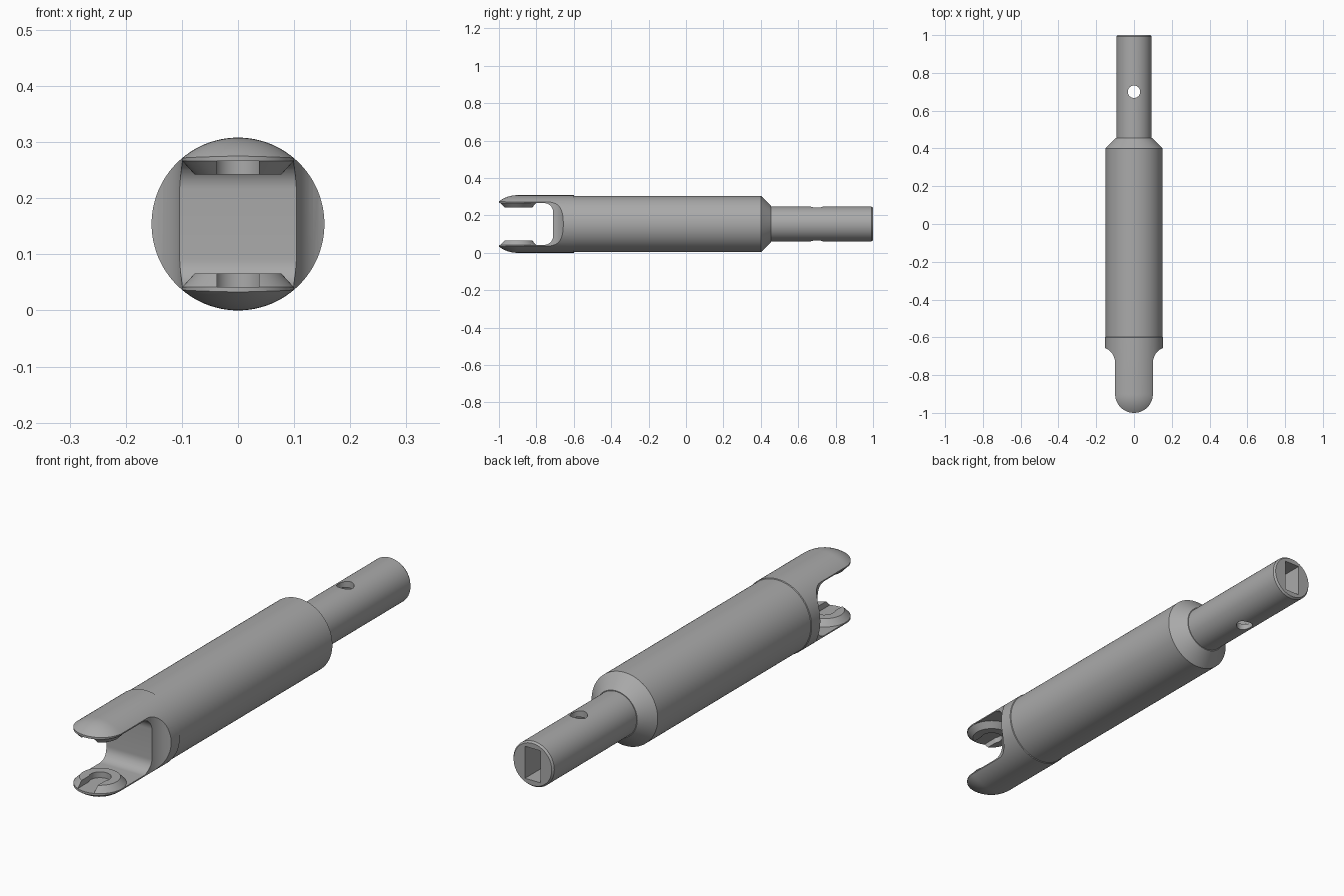
import bpy
import bmesh
from math import sin, cos, pi, radians
from mathutils import Vector

if "Cube" in bpy.data.objects:
    bpy.data.objects.remove(bpy.data.objects["Cube"], do_unlink=True)

AXIS_Z = 0.154       # height of the long axis
FORK_Y = -0.9        # centre of the rounded fork ends
TONGUE = 0.1         # half width of the fork arms

steel = bpy.data.materials.new("steel_grey")
steel.use_nodes = True
steel.diffuse_color = (0.4, 0.4, 0.4, 1)
steel.node_tree.nodes["Principled BSDF"].inputs["Base Color"].default_value = (0.4, 0.4, 0.4, 1)


def finish(name, bm):
    bmesh.ops.recalc_face_normals(bm, faces=bm.faces)
    mesh = bpy.data.meshes.new(name)
    bm.to_mesh(mesh)
    bm.free()
    mesh.materials.append(steel)
    obj = bpy.data.objects.new(name, mesh)
    bpy.context.collection.objects.link(obj)
    return obj


def arc(cx, cy, r, a0, a1, steps=12):
    angles = [radians(a0 + (a1 - a0) * i / steps) for i in range(steps + 1)]
    return [(cx + r * cos(a), cy + r * sin(a)) for a in angles]


def prism(name, outline, to_point, depth):
    """Extrude a flat outline; to_point maps (u, v) to space."""
    bm = bmesh.new()
    face = bm.faces.new([bm.verts.new(to_point(u, v)) for u, v in outline])
    new = bmesh.ops.extrude_face_region(bm, geom=[face])["geom"]
    verts = [g for g in new if isinstance(g, bmesh.types.BMVert)]
    bmesh.ops.translate(bm, verts=verts, vec=Vector(depth))
    return finish(name, bm)


def lathe(name, profile, segments=96):
    """Solid of revolution around the long axis from (y, radius) pairs."""
    bm = bmesh.new()
    rings = []
    for y, r in profile:
        rings.append([bm.verts.new((r * cos(2 * pi * i / segments), y,
                                    AXIS_Z + r * sin(2 * pi * i / segments)))
                      for i in range(segments)])
    for a, b in zip(rings, rings[1:]):
        for i in range(segments):
            j = (i + 1) % segments
            bm.faces.new((a[i], a[j], b[j], b[i]))
    bm.faces.new(rings[0])
    bm.faces.new(rings[-1])
    return finish(name, bm)


def box(name, x, y0, y1, z0, z1):
    return prism(name, [(-x, y0), (x, y0), (x, y1), (-x, y1)],
                 lambda u, v: (u, v, z0), (0, 0, z1 - z0))


def cone(name, y, z0, z1, r0, r1, segments=64):
    bm = bmesh.new()
    bmesh.ops.create_cone(bm, cap_ends=True, segments=segments,
                          radius1=r0, radius2=r1, depth=z1 - z0)
    bmesh.ops.translate(bm, verts=bm.verts, vec=(0, y, (z0 + z1) / 2))
    return finish(name, bm)


def cut(obj, cutters):
    bpy.context.view_layer.objects.active = obj
    for cutter in cutters:
        cutter.hide_render = True
        mod = obj.modifiers.new("cut", "BOOLEAN")
        mod.operation = "DIFFERENCE"
        mod.solver = "EXACT"
        mod.object = cutter
        bpy.ops.object.modifier_apply(modifier=mod.name)
        bpy.data.objects.remove(cutter, do_unlink=True)


def smooth(obj):
    bpy.ops.object.select_all(action="DESELECT")
    obj.select_set(True)
    bpy.context.view_layer.objects.active = obj
    bpy.ops.object.shade_smooth_by_angle(angle=radians(16))


# Turned body: rounded fork tip, barrel, shoulder chamfer and thin shaft
tip = [(FORK_Y - 0.01 * i, 0.154 - 0.033 * (i / 10) ** 2.2) for i in range(11, -1, -1)]
body = lathe("fork_shaft", tip + [(-0.6, 0.154), (-0.598, 0.151), (0.4, 0.151),
                                  (0.455, 0.096), (0.455, 0.093),
                                  (0.992, 0.093), (1.0, 0.087)])

# Waste around the fork arms: round ends and hollow shoulders
half = arc(0, FORK_Y, TONGUE, -90, 0, 16) + arc(0.185, -0.735, 0.085, 180, 90)
half += [(0.3, -0.65), (0.3, -1.2)]
outline = half + [(-x, y) for x, y in reversed(half[1:])]
side_waste = prism("side_waste", outline, lambda u, v: (u, v, -0.2), (0, 0, 0.8))

# Gap between the arms, with rounded inner corners
low, high, back, r = 0.042, 0.266, -0.71, 0.05
gap = [(-1.2, low)] + arc(back - r, low + r, r, -90, 0) \
    + arc(back - r, high - r, r, 0, 90) + [(-1.2, high)]
gap_waste = prism("gap_waste", gap, lambda u, v: (-0.4, u, v), (0.8, 0, 0))

# Cross pin hole and rectangular socket in the shaft end
pin_hole = cone("pin_hole", 0.7, -0.1, 0.5, 0.033, 0.033, 40)
socket = box("socket", 0.035, 0.52, 1.2, AXIS_Z - 0.066, AXIS_Z + 0.066)
cut(body, [side_waste, gap_waste, socket, pin_hole])
smooth(body)

# Bevelled seats inside the arms, each with a hole and an open front slot
for name, z0, z1, r0, r1 in (("lower_seat", 0.0415, 0.066, 0.0995, 0.077),
                             ("upper_seat", 0.242, 0.2665, 0.077, 0.0995)):
    seat = cone(name, FORK_Y, z0, z1, r0, r1)
    cut(seat, [cone("seat_hole", FORK_Y, z0 - 0.1, z1 + 0.1, 0.042, 0.042),
               box("seat_slot", 0.037, -1.2, FORK_Y, z0 - 0.1, z1 + 0.1)])
    smooth(seat)
